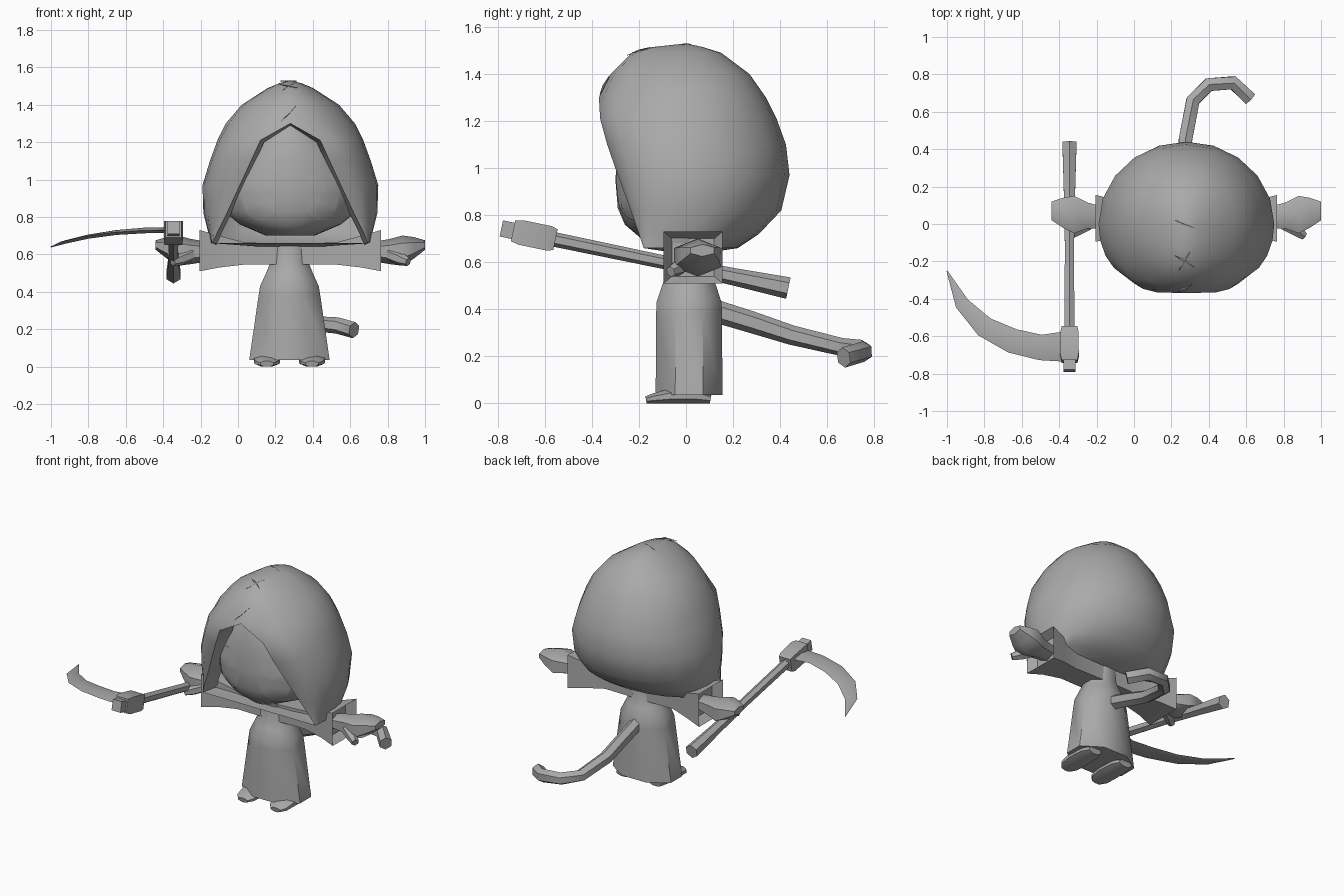
import bpy, bmesh, math
from mathutils import Vector

if "Cube" in bpy.data.objects:
    bpy.data.objects.remove(bpy.data.objects["Cube"], do_unlink=True)

CX = 0.28  # centre line of the figure

grey = bpy.data.materials.new("plain_grey")
grey.use_nodes = True
grey.diffuse_color = (0.4, 0.4, 0.4, 1)
grey.node_tree.nodes["Principled BSDF"].inputs["Base Color"].default_value = (0.4, 0.4, 0.4, 1)


def finish(name, bm, recalc=True, angle=50):
    bmesh.ops.remove_doubles(bm, verts=bm.verts, dist=0.0005)
    if recalc:
        bmesh.ops.recalc_face_normals(bm, faces=bm.faces)
    mesh = bpy.data.meshes.new(name)
    bm.to_mesh(mesh)
    bm.free()
    obj = bpy.data.objects.new(name, mesh)
    bpy.context.collection.objects.link(obj)
    mesh.materials.append(grey)
    bpy.ops.object.select_all(action='DESELECT')
    obj.select_set(True)
    bpy.context.view_layer.objects.active = obj
    bpy.ops.object.shade_smooth_by_angle(angle=math.radians(angle))
    return obj


def loft(name, rings, n=8, flat=True, axis=None):
    """Skin rings of (x, y, z, side radius, up radius) along their path."""
    bm = bmesh.new()
    pts = [Vector(r[:3]) for r in rings]
    phase = math.pi / n if flat else 0
    grow = 1 / math.cos(phase)
    loops = []
    for i, (p, r) in enumerate(zip(pts, rings)):
        t = Vector(axis) if axis else pts[min(i + 1, len(pts) - 1)] - pts[max(i - 1, 0)]
        t.normalize()
        up = Vector((0, 1, 0)) if abs(t.z) > 0.8 else Vector((0, 0, 1))
        u = t.cross(up).normalized()
        v = u.cross(t)
        loop = []
        for k in range(n):
            a = phase + k * math.tau / n
            loop.append(bm.verts.new(p + grow * (u * math.cos(a) * r[3] + v * math.sin(a) * r[4])))
        loops.append(loop)
    for a, b in zip(loops, loops[1:]):
        for k in range(n):
            bm.faces.new((a[k], a[(k + 1) % n], b[(k + 1) % n], b[k]))
    bm.faces.new(loops[0])
    bm.faces.new(loops[-1])
    return finish(name, bm)


# Hood: rows of height, half width, half opening, front edge y, back y
HOOD = [(1.515, .06, 0, -.14, .07), (1.49, .12, 0, -.23, .15),
        (1.40, .26, 0, -.32, .27), (1.30, .345, 0, -.37, .34),
        (1.21, .39, .16, -.365, .385), (1.10, .43, .21, -.335, .425),
        (.97, .47, .27, -.29, .44), (.82, .465, .34, -.235, .405),
        (.72, .44, .39, -.20, .31), (.66, .425, .415, -.18, .22)]


def hood():
    bm = bmesh.new()
    rows = []
    steps = 5
    for z, w, g, ye, yb in HOOD:
        half = []
        for k in range(steps):
            a = k / steps * math.pi / 2
            half.append((g + (w - g) * math.sin(a), ye * math.cos(a)))
        for k in range(steps + 1):
            a = k / steps * math.pi / 2
            half.append((w * math.cos(a), yb * math.sin(a)))
        full = half + [(-x, y) for x, y in half[-2::-1]]
        rows.append([bm.verts.new((CX + x, y, z)) for x, y in full])
    for hi, lo in zip(rows, rows[1:]):
        for j in range(len(hi) - 1):
            bm.faces.new((lo[j], lo[j + 1], hi[j + 1], hi[j]))
    top = bm.verts.new((CX, 0, 1.53))
    for a, b in zip(rows[0], rows[0][1:]):
        bm.faces.new((a, b, top))
    # underside
    low = bm.verts.new((CX, .02, .63))
    base = rows[-1]
    for a, b in zip(base, base[1:] + base[:1]):
        bm.faces.new((b, a, low))
    # rim turning back towards the face
    for end, side in ((0, 1), (-1, -1)):
        prev = None
        for row, spec in zip(rows[3:], HOOD[3:]):
            inner = bm.verts.new((CX + side * max(spec[2] - .02, 0), spec[3] + .12, spec[0] - .01))
            if prev:
                quad = (prev[0], prev[1], inner, row[end])
                bm.faces.new(quad if side > 0 else quad[::-1])
            prev = (row[end], inner)
    return finish("hood", bm, recalc=False)


hood()

# Face: rows of height, half width, depth
FACE = [(.70, .13, .19), (.76, .27, .26), (.83, .355, .29), (.95, .375, .30),
        (1.10, .33, .29), (1.25, .22, .26), (1.35, .10, .20)]
loft("face", [(CX, 0, z, rx, ry) for z, rx, ry in FACE], n=28, flat=False)


def face_y(x, z):
    for (z0, a0, b0), (z1, a1, b1) in zip(FACE, FACE[1:]):
        if z0 <= z <= z1:
            f = (z - z0) / (z1 - z0)
            rx, ry = a0 + (a1 - a0) * f, b0 + (b1 - b0) * f
            return -ry * math.sqrt(max(0, 1 - (x / rx) ** 2)) - .003


# Eyes: thin plates following the face
for side, label in ((1, "left"), (-1, "right")):
    bm = bmesh.new()
    loops = []
    for s in (.02, .35, .7, 1):
        loop = []
        for k in range(20):
            a = k * math.tau / 20
            x, z = side * (.165 + .095 * s * math.cos(a)), .92 + .14 * s * math.sin(a)
            loop.append(bm.verts.new((CX + x, face_y(x, z), z)))
        loops.append(loop)
    bm.faces.new(loops[0])
    for a, b in zip(loops, loops[1:]):
        for k in range(20):
            bm.faces.new((a[k], b[k], b[(k + 1) % 20], a[(k + 1) % 20]))
    for f in bm.faces:
        f.normal_update()
        if f.normal.y > 0:
            f.normal_flip()
    finish(label + "_eye", bm, recalc=False)


# Stitches on the hood
def stitch(name, p, q):
    p, q = Vector(p), Vector(q)
    loft(name, [(*p, .001, .001), (*((p + q) / 2), .009, .004), (*q, .001, .001)], n=4, flat=False)


stitch("top_stitch", (.22, .02, 1.527), (.32, -.02, 1.527))
stitch("cross_stitch_a", (.22, -.17, 1.51), (.32, -.23, 1.49))
stitch("cross_stitch_b", (.24, -.25, 1.48), (.30, -.15, 1.515))
stitch("brow_stitch", (.23, -.367, 1.31), (.31, -.325, 1.395))

# Robe
loft("robe", [(CX - .005, .013, z, rx, ry) for z, rx, ry in
              ((.035, .215, .142), (.38, .165, .140), (.43, .157, .138),
               (.50, .125, .115), (.55, .105, .095), (.65, .10, .09))])

# Sleeves, hands and feet on both sides
for s, label in ((1, "left"), (-1, "right")):
    def arm(part, rings, n, axis=None):
        loft(label + part, [(CX + s * d, y, z, a, b) for d, y, z, a, b in rings], n, axis=axis)

    arm("_sleeve", ((0, .02, .60, .08, .055), (.25, .02, .605, .075, .06),
                    (.38, .03, .615, .10, .085), (.485, .03, .62, .125, .11),
                    (.43, .03, .62, .09, .08)), 4, axis=(1, 0, 0))
    arm("_hand", ((.42, .03, .615, .055, .042), (.53, .045, .615, .07, .058),
                  (.60, .05, .62, .10, .07), (.66, .06, .635, .08, .05),
                  (.72, .07, .65, .05, .022)), 6, axis=(1, 0, 0))
    arm("_thumb", ((.53, .0, .60, .035, .03), (.59, -.035, .575, .03, .03),
                   (.63, -.065, .56, .02, .02)), 6)
    loft(label + "_foot", [(CX - .005 + s * .12, y, z, a, z) for y, z, a in
                           ((-.17, .015, .035), (-.14, .021, .06), (-.06, .032, .07),
                            (.05, .03, .065), (.105, .02, .045))])

# Tail
loft("tail", [(.275, .10, .40, .035, .042), (.275, .28, .345, .035, .04),
              (.275, .45, .29, .036, .036), (.315, .66, .24, .036, .033),
              (.40, .745, .23, .036, .035), (.53, .755, .22, .036, .038),
              (.62, .67, .195, .036, .038)], 6)


# Scythe: every handle part follows the same slanted line
def on_handle(y, a, b):
    return (-.345, y, .49 + (.435 - y) * .208, a, b)


loft("scythe_handle", [on_handle(.435, .038, .04), on_handle(.2, .031, .032),
                       on_handle(-.1, .025, .025), on_handle(-.58, .026, .027)], 6)
loft("scythe_socket", [on_handle(-.555, .042, .045), on_handle(-.58, .047, .053),
                       on_handle(-.70, .05, .053), on_handle(-.735, .042, .045)], 4)
loft("scythe_cap", [on_handle(-.72, .033, .035), on_handle(-.785, .033, .035)], 4)
loft("scythe_blade", [(-.36, -.655, .73, .082, .016), (-.50, -.66, .728, .068, .015),
                      (-.65, -.625, .717, .066, .013), (-.80, -.55, .695, .056, .011),
                      (-.92, -.425, .667, .038, .009), (-1.0, -.25, .64, .003, .003)],
     4, flat=False)
